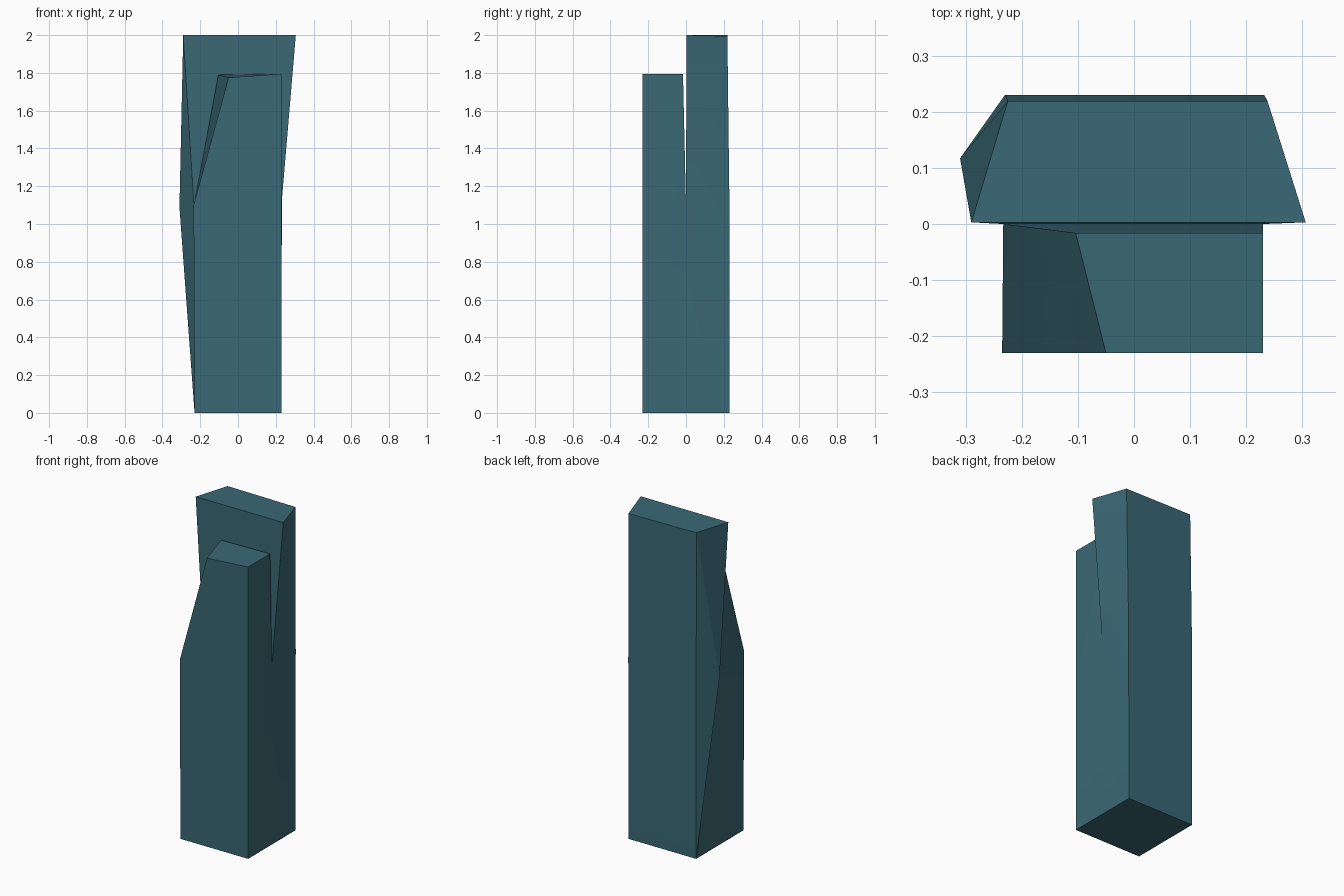
import bpy, bmesh, math

if "Cube" in bpy.data.objects:
    bpy.data.objects.remove(bpy.data.objects["Cube"])

# Single slate-teal material
mat = bpy.data.materials.new("slate_teal")
mat.diffuse_color = (0.042, 0.140, 0.178, 1.0)
mat.use_nodes = True
mat.node_tree.nodes["Principled BSDF"].inputs["Base Color"].default_value = mat.diffuse_color

bm = bmesh.new()


def ring(*points):
    return [bm.verts.new(p) for p in points]


def face(*verts):
    bm.faces.new(verts)


def wall(lower, upper, sides):
    """Join two four-point rings along the chosen sides."""
    for i in sides:
        j = (i + 1) % 4
        face(lower[i], lower[j], upper[j], upper[i])


# Rings run front-left, front-right, back-right, back-left
front_base = ring((-0.23, -0.23, 0), (0.23, -0.23, 0), (0.23, 0, 0), (-0.23, 0, 0))
front_mid = ring((-0.235, -0.23, 1.1), (0.23, -0.23, 1.1), (0.23, 0, 1.1), (-0.233, 0, 1.1))
front_top = ring((-0.05, -0.23, 1.775), (0.23, -0.23, 1.795),
                 (0.23, -0.016, 1.795), (-0.104, -0.016, 1.79))

# The back column shares the seam with the front column up to the notch
back_base = [front_base[3], front_base[2]] + ring((0.23, 0.23, 0), (-0.23, 0.23, 0))
back_mid = [front_mid[3], front_mid[2]] + ring((0.232, 0.23, 1.1), (-0.23, 0.23, 1.1))
back_top = ring((-0.29, 0.003, 2), (0.306, 0.003, 2), (0.238, 0.219, 1.995), (-0.225, 0.219, 2))

# Front column: slanted shoulder on the left, notch wall behind
wall(front_base, front_mid, (0, 1, 3))
wall(front_mid, front_top, (0, 1, 2, 3))
face(*front_top)
face(*reversed(front_base))

# Back column: flared top, open left side
wall(back_base, back_mid, (1, 2))
wall(back_mid, back_top, (0, 1, 2))
face(*back_top)
face(*reversed(back_base))

# Left side of the back column: facets fanned around a bulging point
bulge = bm.verts.new((-0.31, 0.117, 1.09))
face(back_base[3], back_base[0], back_mid[0])
rim = [back_base[3], back_mid[0], back_top[0], back_top[3], back_mid[3]]
for a, b in zip(rim, rim[1:] + rim[:1]):
    face(a, b, bulge)

bmesh.ops.recalc_face_normals(bm, faces=bm.faces)
mesh = bpy.data.meshes.new("split_pillar")
bm.to_mesh(mesh)
bm.free()
mesh.materials.append(mat)
pillar = bpy.data.objects.new("split_pillar", mesh)
bpy.context.collection.objects.link(pillar)

# Soften only the shallow folds
bpy.context.view_layer.objects.active = pillar
pillar.select_set(True)
bpy.ops.object.shade_smooth_by_angle(angle=math.radians(15))
